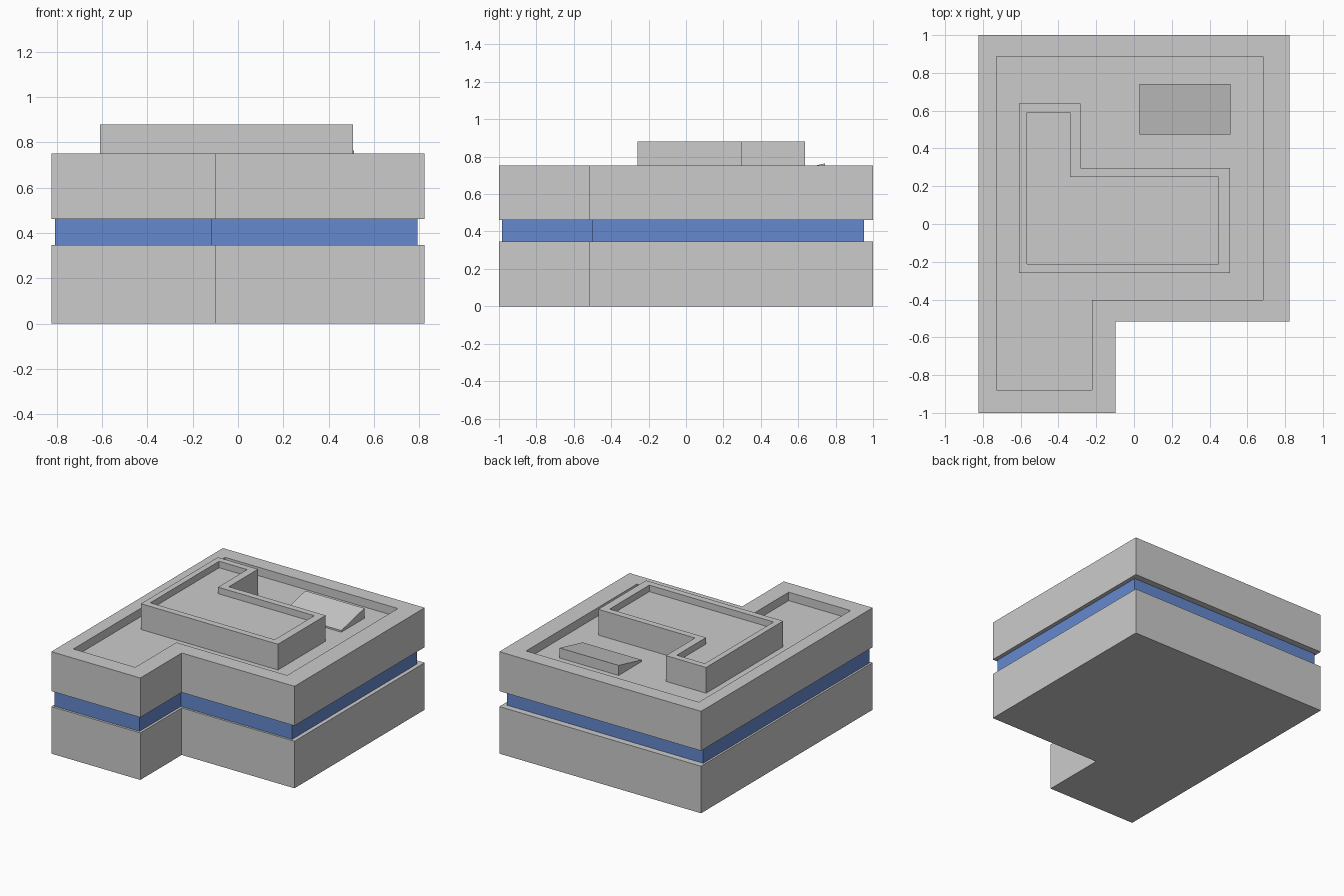
import bpy, bmesh

if "Cube" in bpy.data.objects:
    bpy.data.objects.remove(bpy.data.objects["Cube"])


def l_shape(x0, x1, xs, y0, y1, ys):
    """L outline with the notch at the front right corner."""
    return [(x0, y0), (xs, y0), (xs, ys), (x1, ys), (x1, y1), (x0, y1)]


def finish(bm, name, mat=None):
    bmesh.ops.recalc_face_normals(bm, faces=bm.faces)
    mesh = bpy.data.meshes.new(name)
    bm.to_mesh(mesh)
    bm.free()
    obj = bpy.data.objects.new(name, mesh)
    bpy.context.collection.objects.link(obj)
    if mat:
        mesh.materials.append(mat)
    return obj


def lofted(name, rings, mat=None):
    """Closed solid through a list of (outline, z) rings with equal point counts."""
    bm = bmesh.new()
    loops = [[bm.verts.new((x, y, z)) for x, y in pts] for pts, z in rings]
    for a, b in zip(loops, loops[1:]):
        for i in range(len(a)):
            j = (i + 1) % len(a)
            bm.faces.new((a[i], a[j], b[j], b[i]))
    bm.faces.new(loops[0])
    bm.faces.new(loops[-1])
    return finish(bm, name, mat)


def tray(name, outer, inner, z0, z1, floor):
    """Block with a recessed top surrounded by a raised rim."""
    return lofted(name, [(outer, z0), (outer, z1), (inner, z1), (inner, floor)])


blue = bpy.data.materials.new("window_blue")
blue.diffuse_color = (0.13, 0.25, 0.62, 1)
blue.use_nodes = True
blue.node_tree.nodes["Principled BSDF"].inputs["Base Color"].default_value = blue.diffuse_color

ROOF = 0.69
outline = l_shape(-0.823, 0.823, -0.097, -1.0, 1.0, -0.517)

# Ground storey
lofted("lower_storey", [(outline, 0), (outline, 0.347)])

# Recessed ribbon window
band = l_shape(-0.808, 0.793, -0.115, -0.983, 0.953, -0.502)
lofted("window_band", [(band, 0.347), (band, 0.461)], blue)

# Upper storey with parapet
tray("upper_storey", outline,
     l_shape(-0.727, 0.683, -0.222, -0.88, 0.888, -0.402), 0.461, 0.752, ROOF)

# Rooftop block with its own small parapet, notch at the back right
pent_out = [(-0.61, -0.26), (0.508, -0.26), (0.508, 0.297),
            (-0.282, 0.297), (-0.282, 0.637), (-0.61, 0.637)]
pent_in = [(-0.567, -0.212), (0.448, -0.212), (0.448, 0.25),
           (-0.338, 0.25), (-0.338, 0.59), (-0.567, 0.59)]
tray("rooftop_block", pent_out, pent_in, ROOF, 0.88, 0.832)

# Sloped roof hatch, low side to the front
bm = bmesh.new()
profile = [(0.473, ROOF), (0.742, ROOF), (0.742, 0.764), (0.473, 0.702)]
face = bm.faces.new([bm.verts.new((0.03, y, z)) for y, z in profile])
ext = bmesh.ops.extrude_face_region(bm, geom=[face])["geom"]
bmesh.ops.translate(bm, vec=(0.482, 0, 0),
                    verts=[g for g in ext if isinstance(g, bmesh.types.BMVert)])
if not face.is_valid or all(not e.is_manifold for e in face.edges):
    bmesh.ops.holes_fill(bm, edges=bm.edges)
finish(bm, "roof_hatch")
